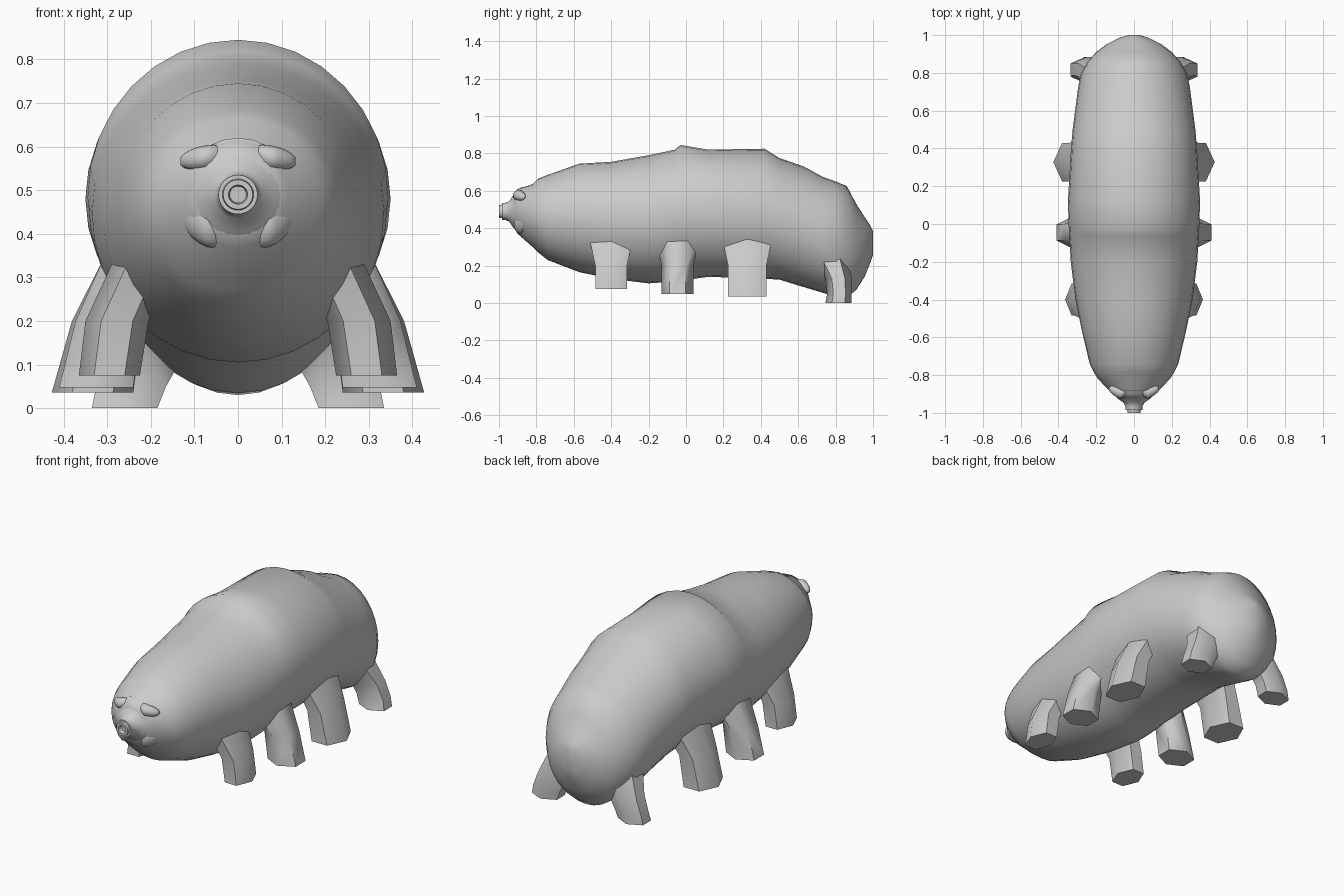
import bpy, bmesh, math
from mathutils import Vector

cube = bpy.data.objects.get("Cube")
if cube:
    bpy.data.objects.remove(cube, do_unlink=True)

skin = bpy.data.materials.new("grey_skin")
skin.use_nodes = True
GREY = (0.6, 0.6, 0.6, 1)
skin.diffuse_color = GREY
skin.node_tree.nodes["Principled BSDF"].inputs["Base Color"].default_value = GREY


def loft(name, rings, angle=60, subdivide=0):
    """Skin a list of equal-length point rings and cap both ends."""
    bm = bmesh.new()
    loops = [[bm.verts.new(p) for p in ring] for ring in rings]
    n = len(loops[0])
    for a, b in zip(loops, loops[1:]):
        for i in range(n):
            j = (i + 1) % n
            bm.faces.new((a[i], a[j], b[j], b[i]))
    bm.faces.new(loops[0])
    bm.faces.new(loops[-1])
    bmesh.ops.recalc_face_normals(bm, faces=bm.faces)
    mesh = bpy.data.meshes.new(name)
    bm.to_mesh(mesh)
    bm.free()
    mesh.materials.append(skin)
    obj = bpy.data.objects.new(name, mesh)
    bpy.context.collection.objects.link(obj)
    bpy.ops.object.select_all(action='DESELECT')
    obj.select_set(True)
    bpy.context.view_layer.objects.active = obj
    bpy.ops.object.shade_smooth_by_angle(angle=math.radians(angle))
    return obj


def body_ring(y, top, bottom, width, sides=32):
    mid, half = (top + bottom) / 2, (top - bottom) / 2
    turns = [2 * math.pi * i / sides for i in range(sides)]
    return [(width * math.cos(t), y, mid + half * math.sin(t)) for t in turns]


# Body: y, top, bottom, half width
sections = [
    (-0.925, 0.58, 0.41, 0.08), (-0.90, 0.61, 0.37, 0.115),
    (-0.82, 0.635, 0.30, 0.19), (-0.79, 0.665, 0.27, 0.21),
    (-0.74, 0.685, 0.23, 0.235), (-0.57, 0.745, 0.165, 0.275),
    (-0.40, 0.755, 0.13, 0.31), (-0.20, 0.79, 0.105, 0.335),
    (-0.06, 0.82, 0.115, 0.343), (-0.03, 0.845, 0.12, 0.345),
    (0.12, 0.82, 0.14, 0.35), (0.42, 0.825, 0.13, 0.332),
    (0.50, 0.775, 0.125, 0.325), (0.63, 0.73, 0.085, 0.308),
    (0.73, 0.675, 0.055, 0.295), (0.80, 0.65, 0.035, 0.28),
    (0.86, 0.625, 0.03, 0.245), (0.91, 0.53, 0.07, 0.20),
    (0.955, 0.46, 0.14, 0.14), (0.985, 0.415, 0.215, 0.08),
    (1.0, 0.385, 0.26, 0.03),
]
loft("body", [body_ring(*s) for s in sections])

# Snout: y, radius, ending in a recessed mouth
snout = [(-0.88, 0.13), (-0.925, 0.085), (-0.945, 0.055), (-0.965, 0.046),
         (-0.985, 0.045), (-0.985, 0.036), (-1.0, 0.034), (-1.0, 0.022),
         (-0.975, 0.019)]
loft("snout", [body_ring(y, 0.49 + r, 0.49 - r, r, 24) for y, r in snout], 40)


def leg_ring(x0, x1, y0, y1, z, flat):
    """Six-sided section filling the given extents, flat or pointed outward."""
    turn = math.pi / 6 if flat else 0
    pts = [(math.cos(turn + k * math.pi / 3), math.sin(turn + k * math.pi / 3))
           for k in range(6)]
    mx, my = max(p[0] for p in pts), max(p[1] for p in pts)
    return [Vector(((x0 + x1) / 2 + p[0] / mx * (x1 - x0) / 2,
                    (y0 + y1) / 2 + p[1] / my * (y1 - y0) / 2, z)) for p in pts]


def mirrored(name, rings):
    for side, sign in (("left", 1), ("right", -1)):
        loft(side + "_" + name,
             [[(sign * p[0], p[1], p[2]) for p in r] for r in rings])


# Walking legs: front and back y, foot height, inner and outer x
legs = {
    "front_leg": (-0.485, -0.315, 0.075, 0.225, 0.365, False),
    "second_leg": (-0.13, 0.04, 0.048, 0.24, 0.41, True),
    "third_leg": (0.225, 0.43, 0.036, 0.24, 0.427, False),
}
for name, (y0, y1, z, x0, x1, flat) in legs.items():
    mirrored(name, [
        leg_ring(x0, x1, y0, y1, z, flat),
        leg_ring(x0 - 0.02, (x1 + 0.335) / 2, y0, y1, 0.20, flat),
        leg_ring(x0 - 0.08, 0.31 if x1 > 0.4 else 0.285, y0 - 0.03, y1 + 0.03, 0.34, flat),
    ])

# Hind legs splay outward from the rump
mirrored("hind_leg", [
    leg_ring(0.185, 0.335, 0.745, 0.885, 0.0, True),
    leg_ring(0.165, 0.325, 0.755, 0.885, 0.05, True),
    leg_ring(0.12, 0.295, 0.745, 0.885, 0.13, True),
    leg_ring(0.06, 0.25, 0.68, 0.87, 0.24, True),
])


# Face folds: brows and cheeks beside the snout
def bump(name, centre, size, tilt):
    rings = []
    for i in range(1, 10):
        a = math.pi * i / 10
        r, x = math.sin(a), -math.cos(a) * size[0]
        ring = []
        for k in range(16):
            t = 2 * math.pi * k / 16
            z = r * size[2] * math.sin(t)
            ring.append((centre[0] + x, centre[1] + r * size[1] * math.cos(t) + abs(x) * 0.4,
                         centre[2] + z + x * tilt))
        rings.append(ring)
    mirrored(name, rings)


bump("brow", (0.075, -0.895, 0.575), (0.06, 0.03, 0.028), -0.15)
bump("cheek", (0.07, -0.885, 0.425), (0.06, 0.035, 0.055), 0.3)
